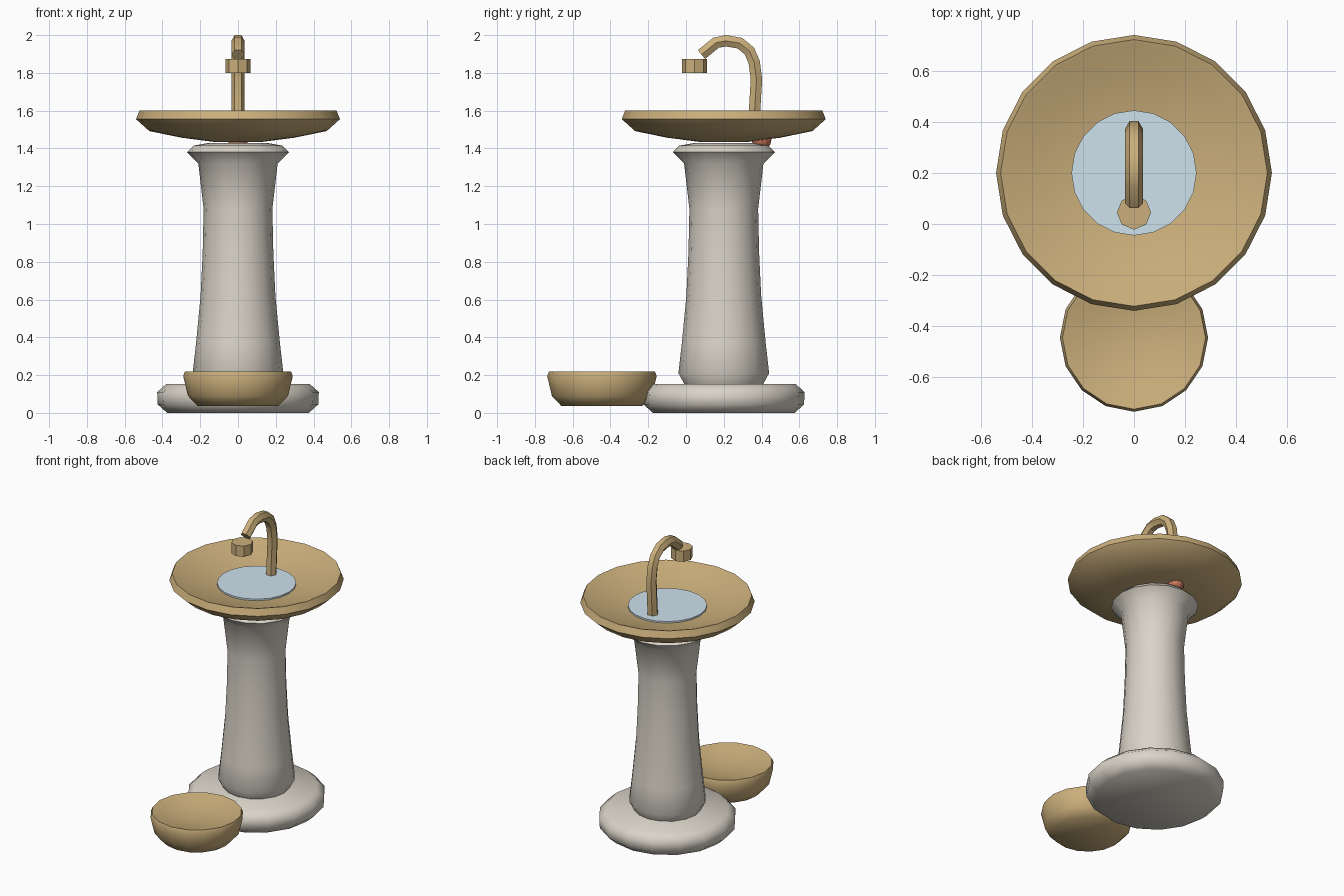
import bpy, bmesh, math
from mathutils import Vector

if "Cube" in bpy.data.objects:
    bpy.data.objects.remove(bpy.data.objects["Cube"])


def material(name, rgb):
    m = bpy.data.materials.new(name)
    m.diffuse_color = (*rgb, 1)
    m.use_nodes = True
    m.node_tree.nodes["Principled BSDF"].inputs["Base Color"].default_value = m.diffuse_color
    return m


STONE = material("stone", (0.70, 0.66, 0.58))
BRASS = material("brass", (0.60, 0.43, 0.20))
WATER = material("water", (0.62, 0.76, 0.84))
RED = material("red", (0.55, 0.17, 0.10))


def finish(name, bm, mat, angle=40, recalc=True):
    if recalc:
        bmesh.ops.recalc_face_normals(bm, faces=bm.faces)
    me = bpy.data.meshes.new(name)
    bm.to_mesh(me)
    bm.free()
    me.materials.append(mat)
    ob = bpy.data.objects.new(name, me)
    bpy.context.collection.objects.link(ob)
    if angle:
        bpy.ops.object.select_all(action='DESELECT')
        bpy.context.view_layer.objects.active = ob
        ob.select_set(True)
        bpy.ops.object.shade_smooth_by_angle(angle=math.radians(angle))
    return ob


def skin(bm, rings):
    for a, b in zip(rings, rings[1:]):
        n = len(a)
        for i in range(n):
            bm.faces.new((a[i], a[(i + 1) % n], b[(i + 1) % n], b[i]))
    bm.faces.new(rings[0][::-1])
    bm.faces.new(rings[-1])


def lathe(name, profile, y, sides, mat, angle=40):
    """Turn (radius, z) points around a vertical axis, with capped ends."""
    bm = bmesh.new()
    rings = []
    for r, z in profile:
        rings.append([bm.verts.new((r * math.cos(2 * math.pi * i / sides),
                                    y + r * math.sin(2 * math.pi * i / sides), z))
                      for i in range(sides)])
    skin(bm, rings)
    return finish(name, bm, mat, angle)


AXIS = 0.2

# Stone foot and pedestal
lathe("base", [(0.375, 0), (0.425, 0.045), (0.428, 0.11), (0.38, 0.153)],
      AXIS, 16, STONE, 60)
lathe("pedestal", [(0.20, 0.13), (0.21, 0.155), (0.24, 0.21), (0.222, 0.37),
                   (0.198, 0.62), (0.187, 0.85), (0.182, 1.08), (0.21, 1.32),
                   (0.27, 1.38), (0.235, 1.415), (0.15, 1.43)],
      AXIS, 16, STONE, 60)

# Upper basin, hollow, with the water disc
lathe("basin", [(0.13, 1.435), (0.30, 1.457), (0.47, 1.492), (0.54, 1.555),
                (0.522, 1.60), (0.505, 1.595), (0.40, 1.555), (0.25, 1.525),
                (0.10, 1.50)], AXIS, 20, BRASS, 45)
lathe("water", [(0.245, 1.52), (0.245, 1.535)], AXIS, 20, WATER)

# Low basin in front
lathe("low_basin", [(0.215, 0.037), (0.265, 0.09), (0.29, 0.195), (0.28, 0.22),
                    (0.19, 0.195), (0.08, 0.175)], -0.445, 16, BRASS, 60)

# Curved spout: hexagonal section swept along a path in the y-z plane
path = [(0.357, 1.51), (0.363, 1.60), (0.373, 1.767), (0.361, 1.857),
        (0.336, 1.915), (0.286, 1.957), (0.212, 1.970), (0.159, 1.960),
        (0.082, 1.897)]
pts = [Vector((0, y, z)) for y, z in path]
bm = bmesh.new()
rings = []
for k, p in enumerate(pts):
    t = (pts[min(k + 1, len(pts) - 1)] - pts[max(k - 1, 0)]).normalized()
    side = Vector((1, 0, 0))
    out = t.cross(side)
    rings.append([bm.verts.new(p + 0.035 * (math.cos(a) * side + math.sin(a) * out))
                  for a in (i * math.pi / 3 for i in range(6))])
skin(bm, rings)
finish("spout", bm, BRASS, 30)

# Nozzle under the end of the spout
lathe("nozzle", [(0.067, 1.80), (0.067, 1.873)], 0.045, 8, BRASS, 30)

# Red button tucked under the basin at the back
bm = bmesh.new()
bmesh.ops.create_uvsphere(bm, u_segments=12, v_segments=8, radius=0.052)
bmesh.ops.translate(bm, verts=bm.verts, vec=(0, 0.40, 1.445))
finish("button", bm, RED, 0)
